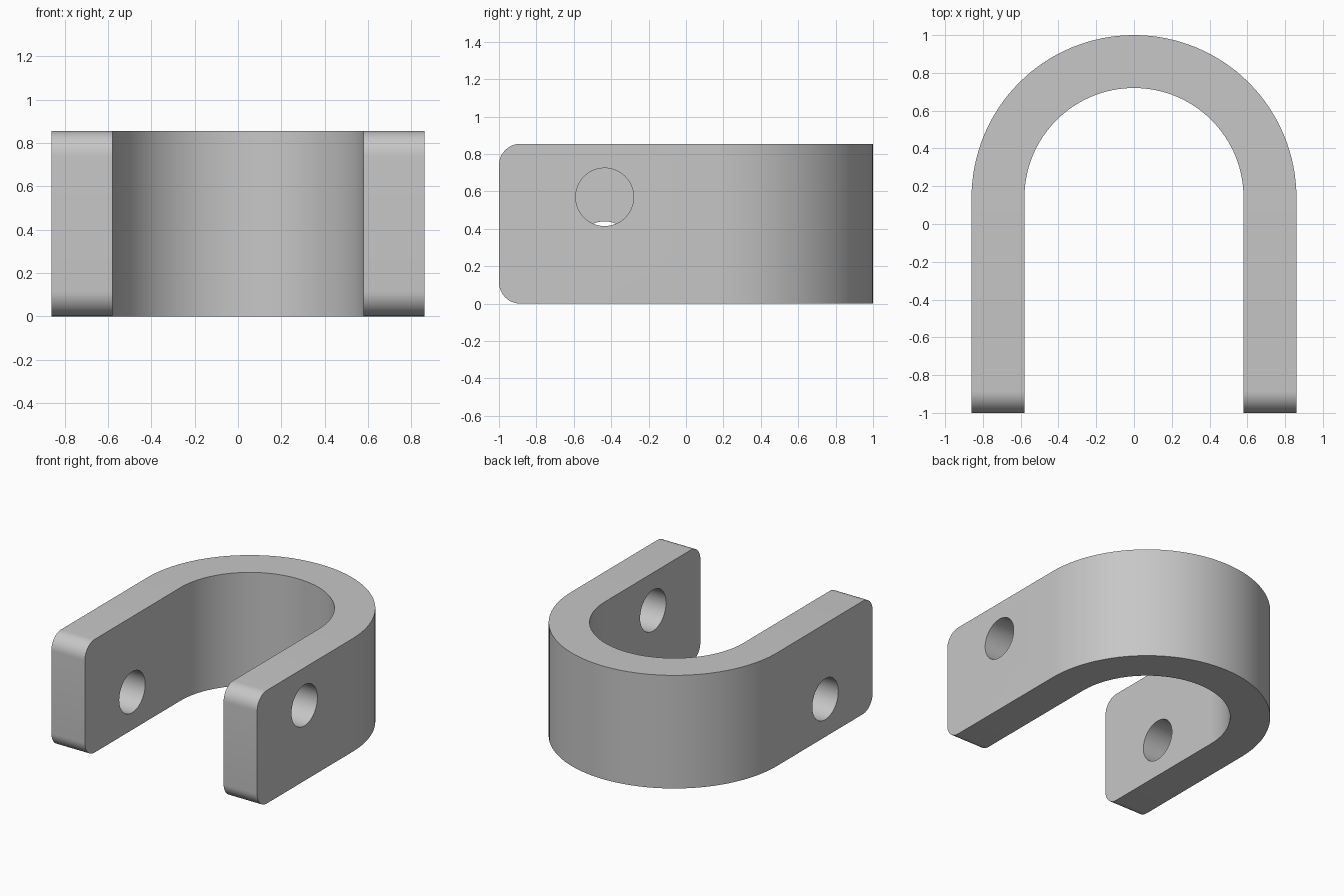
import bpy, bmesh
from math import sin, cos, pi, radians

cube = bpy.data.objects.get("Cube")
if cube:
    bpy.data.objects.remove(cube, do_unlink=True)

OUTER, INNER = 0.86, 0.58      # half widths and bend radii
HEIGHT, BEND_Y, FRONT_Y = 0.855, 0.14, -1.0
HOLE_Y, HOLE_R = -0.435, 0.155
SEGMENTS = 64

grey = bpy.data.materials.new("plain_grey")
grey.use_nodes = True
grey.diffuse_color = (0.57, 0.57, 0.57, 1)
grey.node_tree.nodes["Principled BSDF"].inputs["Base Color"].default_value = (0.57, 0.57, 0.57, 1)


def u_line(radius):
    """Half circle from right to left, with a straight leg at each end."""
    arc = [(radius * cos(pi * i / SEGMENTS), BEND_Y + radius * sin(pi * i / SEGMENTS))
           for i in range(SEGMENTS + 1)]
    return [(radius, FRONT_Y)] + arc + [(-radius, FRONT_Y)]


# U-shaped clevis body: profile extruded upwards
bm = bmesh.new()
outline = u_line(OUTER) + u_line(INNER)[::-1]
base = bm.faces.new([bm.verts.new((x, y, 0)) for x, y in outline])
top = bmesh.ops.extrude_face_region(bm, geom=[base])["geom"]
bmesh.ops.translate(bm, vec=(0, 0, HEIGHT),
                    verts=[v for v in top if isinstance(v, bmesh.types.BMVert)])

# Rounded upper and lower corners at the leg ends
ends = [e for e in bm.edges
        if all(abs(v.co.y - FRONT_Y) < 1e-4 for v in e.verts)
        and abs(e.verts[0].co.z - e.verts[1].co.z) < 1e-4]
bmesh.ops.bevel(bm, geom=ends, offset=0.115, segments=12, profile=0.5, affect='EDGES')
bmesh.ops.recalc_face_normals(bm, faces=bm.faces)
mesh = bpy.data.meshes.new("clevis_body")
bm.to_mesh(mesh)
bm.free()
mesh.materials.append(grey)
body = bpy.data.objects.new("clevis_body", mesh)
bpy.context.collection.objects.link(body)


# Pin holes: high in the left leg, low in the right leg
def drill(name, side, z):
    bpy.ops.mesh.primitive_cylinder_add(
        vertices=48, radius=HOLE_R, depth=0.6,
        location=(side * (OUTER + INNER) / 2, HOLE_Y, z), rotation=(0, pi / 2, 0))
    cutter = bpy.context.object
    cutter.name = name
    cutter.hide_render = True
    cutter.data.materials.append(grey)
    mod = body.modifiers.new(name, 'BOOLEAN')
    mod.operation, mod.solver, mod.object = 'DIFFERENCE', 'EXACT', cutter
    bpy.ops.object.select_all(action='DESELECT')
    body.select_set(True)
    bpy.context.view_layer.objects.active = body
    bpy.ops.object.modifier_apply(modifier=mod.name)
    bpy.data.objects.remove(cutter, do_unlink=True)


drill("left_hole_cutter", 1, HEIGHT * 2 / 3)
drill("right_hole_cutter", -1, HEIGHT / 3)

bpy.ops.object.shade_smooth_by_angle(angle=radians(30))
